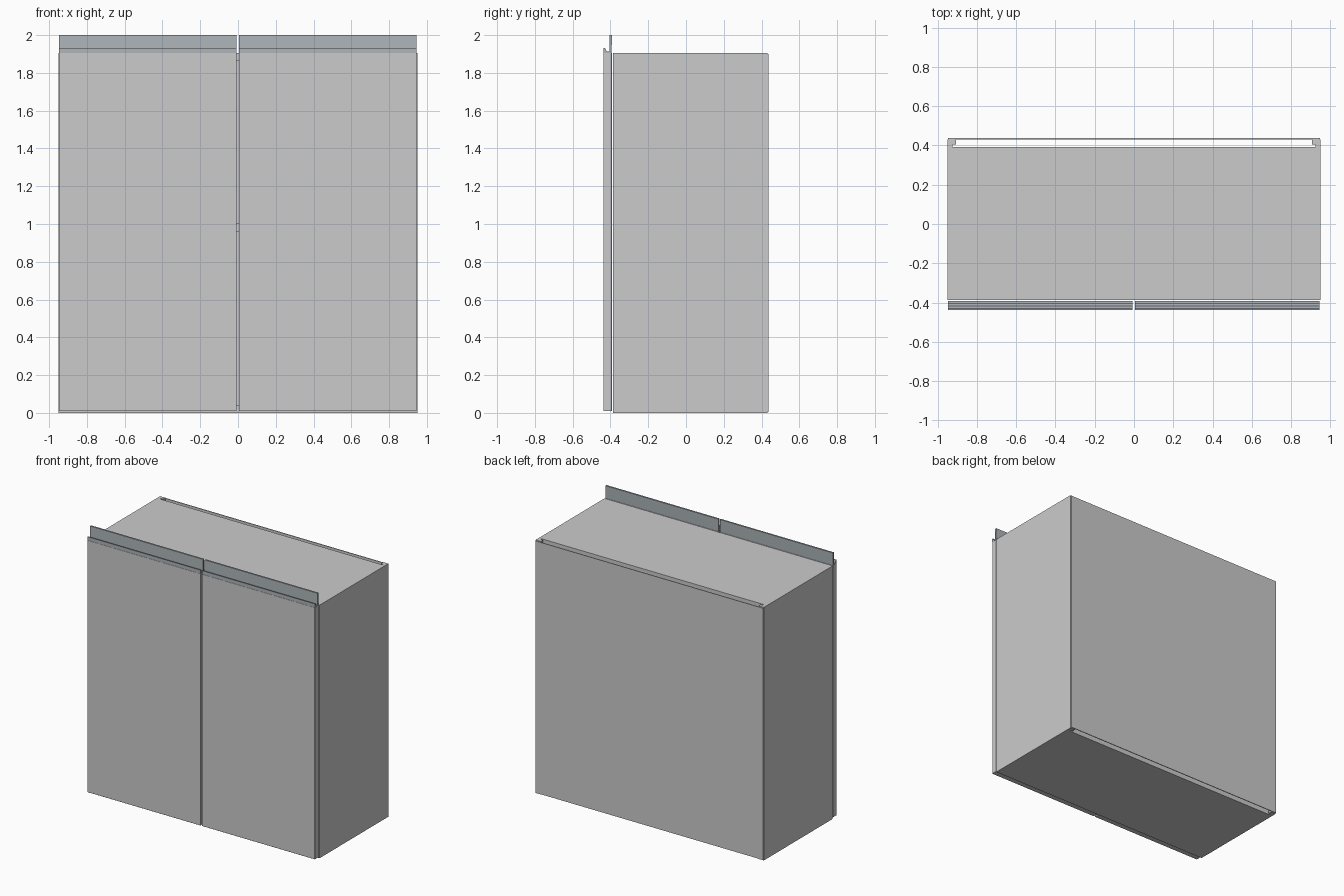
import bpy

if "Cube" in bpy.data.objects:
    bpy.data.objects.remove(bpy.data.objects["Cube"])

W, H = 0.95, 1.905           # half width and carcass height
T = 0.043                    # board thickness
FRONT, GROOVE, REAR = -0.387, 0.393, 0.431


def prism(name, points, to3d, a, b):
    """Extrude a 2D outline from a to b; to3d maps (u, v, depth) to xyz."""
    n = len(points)
    verts = [to3d(u, v, d) for d in (a, b) for u, v in points]
    faces = [tuple(range(n))[::-1], tuple(range(n, 2 * n))]
    faces += [(i, (i + 1) % n, n + (i + 1) % n, n + i) for i in range(n)]
    mesh = bpy.data.meshes.new(name)
    mesh.from_pydata(verts, [], faces)
    ob = bpy.data.objects.new(name, mesh)
    bpy.context.collection.objects.link(ob)
    # consistent outward normals
    import bmesh
    bm = bmesh.new()
    bm.from_mesh(mesh)
    bmesh.ops.recalc_face_normals(bm, faces=bm.faces)
    bm.to_mesh(mesh)
    bm.free()
    return ob


def board(name, x, y, z, bevel=0.0):
    outline = [(x[0], y[0]), (x[1], y[0]), (x[1], y[1]), (x[0], y[1])]
    ob = prism(name, outline, lambda u, v, d: (u, v, d), *z)
    if bevel:
        mod = ob.modifiers.new("edge", 'BEVEL')
        mod.width, mod.segments = bevel, 1
    return ob


# Side panels with a vertical groove near the rear
side_outline = [(W, FRONT), (W, REAR), (W - T, REAR), (W - T, GROOVE + 0.012),
                (W - 0.025, GROOVE + 0.012), (W - 0.025, GROOVE),
                (W - T, GROOVE), (W - T, FRONT)]
for name, s in (("side_left", -1), ("side_right", 1)):
    prism(name, side_outline, lambda u, v, d, s=s: (s * u, v, d), 0, H)

# Horizontal boards, stopping short of the back
for name, z in (("bottom_panel", 0), ("shelf", 0.96), ("top_panel", H - T)):
    board(name, (-W + T, W - T), (FRONT, GROOVE), (z, z + T))

# Thin back panel
board("back_panel", (-W + 0.003, W - 0.003), (REAR, 0.437), (0.005, H - 0.005))

# Doors with a profiled grip rail along the top edge
metal = bpy.data.materials.new("rail_grey")
metal.diffuse_color = (0.42, 0.46, 0.49, 1)
metal.use_nodes = True
metal.node_tree.nodes["Principled BSDF"].inputs["Base Color"].default_value = metal.diffuse_color
rail = [(-0.437, 1.905), (-0.394, 1.905), (-0.392, 2.0), (-0.405, 2.0),
        (-0.406, 1.913), (-0.418, 1.913), (-0.430, 1.932), (-0.437, 1.932)]
for side, x in (("left", (-0.948, -0.007)), ("right", (0.005, 0.946))):
    board("door_" + side, x, (-0.437, -0.393), (0.009, 1.905), 0.001)
    ob = prism("grip_rail_" + side, rail, lambda u, v, d: (d, u, v), *x)
    ob.data.materials.append(metal)
